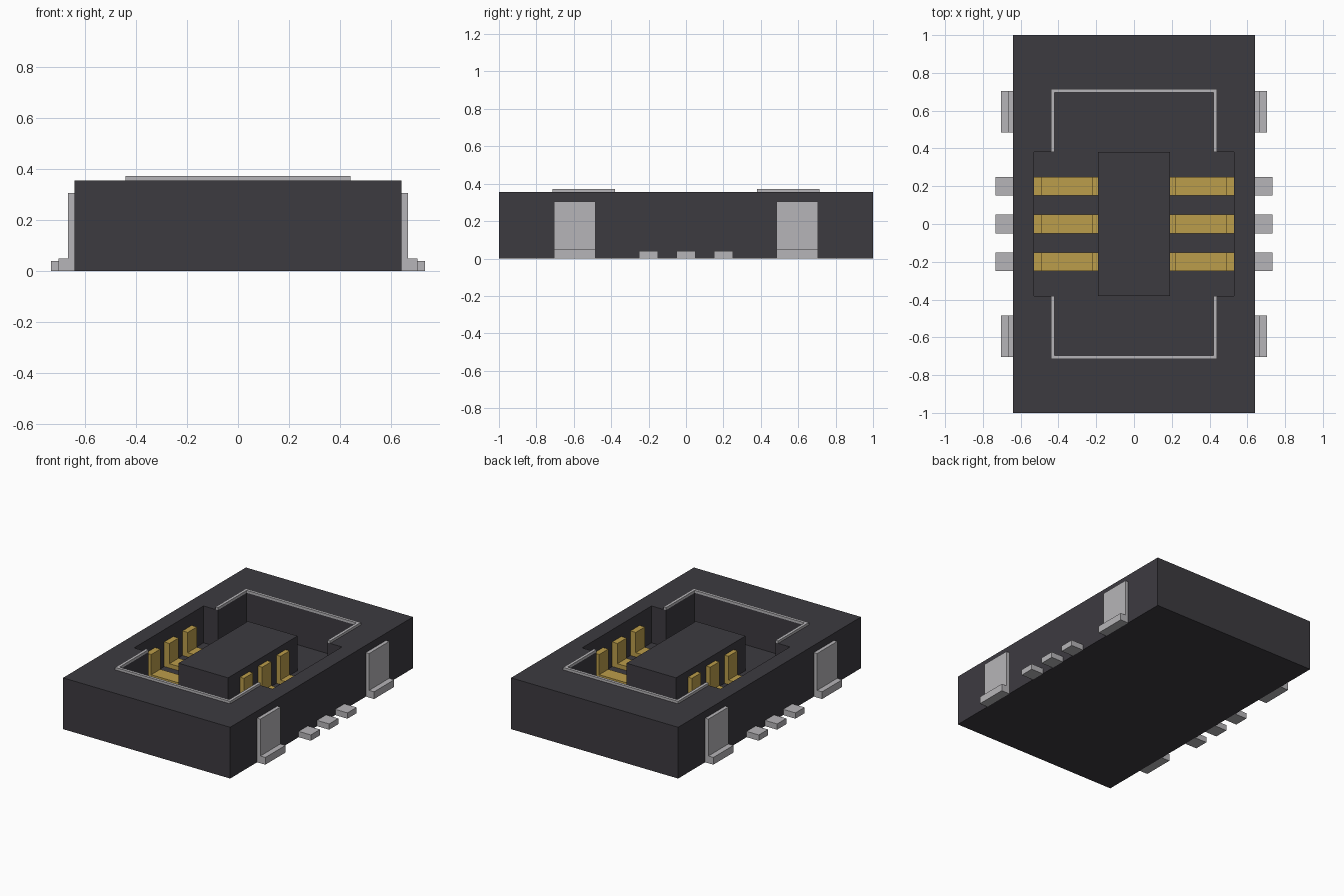
import bpy, bmesh
from mathutils import Vector

cube = bpy.data.objects.get("Cube")
if cube:
    bpy.data.objects.remove(cube, do_unlink=True)


def material(name, rgb):
    m = bpy.data.materials.new(name)
    m.use_nodes = True
    m.diffuse_color = (*rgb, 1)
    bsdf = m.node_tree.nodes["Principled BSDF"]
    bsdf.inputs["Base Color"].default_value = (*rgb, 1)
    bsdf.inputs["Roughness"].default_value = 0.6
    return m


BLACK = material("black plastic", (0.046, 0.043, 0.051))
GOLD = material("gold plating", (0.50, 0.34, 0.07))
TIN = material("tin metal", (0.47, 0.46, 0.48))


def prism(name, profile, lo, hi, mat, axis="z"):
    """Extrude a flat profile: (x, y) along z, or (x, z) along y."""
    def place(p, t):
        return (p[0], p[1], t) if axis == "z" else (p[0], t, p[1])
    bm = bmesh.new()
    face = bm.faces.new([bm.verts.new(place(p, lo)) for p in profile])
    shift = Vector(place((0, 0), hi - lo))
    new = bmesh.ops.extrude_face_region(bm, geom=[face])["geom"]
    bmesh.ops.translate(bm, vec=shift,
                        verts=[v for v in new if isinstance(v, bmesh.types.BMVert)])
    bmesh.ops.recalc_face_normals(bm, faces=bm.faces)
    mesh = bpy.data.meshes.new(name)
    bm.to_mesh(mesh)
    bm.free()
    mesh.materials.append(mat)
    ob = bpy.data.objects.new(name, mesh)
    bpy.context.collection.objects.link(ob)
    return ob


def rect(x0, x1, y0, y1):
    return [(x0, y0), (x1, y0), (x1, y1), (x0, y1)]


FLOOR, TOP = 0.10, 0.355

# Housing with a cross-shaped pocket
housing = prism("housing", rect(-0.64, 0.64, -1, 1), 0, TOP, BLACK)
a, b, c, d = 0.42, 0.53, 0.38, 0.695
pocket = [(-a, -d), (a, -d), (a, -c), (b, -c), (b, c), (a, c),
          (a, d), (-a, d), (-a, c), (-b, c), (-b, -c), (-a, -c)]
cutter = prism("pocket_cutter", pocket, FLOOR, TOP + 0.2, BLACK)
cutter.hide_render = True
cut = housing.modifiers.new("pocket", "BOOLEAN")
cut.operation, cut.solver, cut.object = "DIFFERENCE", "EXACT", cutter
bpy.context.view_layer.objects.active = housing
bpy.ops.object.modifier_apply(modifier=cut.name)
bpy.data.objects.remove(cutter, do_unlink=True)

# Raised island between the contact rows
prism("center_island", rect(-0.19, 0.19, -c, c), FLOOR, 0.34, BLACK)

# U-shaped metal clips on the pocket rim
for s, end in ((-1, "front"), (1, "back")):
    o, i = 0.44, 0.42
    clip = [(-o, s * c), (-o, s * 0.715), (o, s * 0.715), (o, s * c),
            (i, s * c), (i, s * d), (-i, s * d), (-i, s * c)]
    prism(end + "_rim_clip", clip, TOP, 0.372, TIN)

for s, side in ((-1, "right"), (1, "left")):
    # Gold contacts: one post on the island, one on the pocket wall
    contact = [(0.19, FLOOR), (0.53, FLOOR), (0.53, 0.27), (0.49, 0.27),
               (0.49, 0.13), (0.22, 0.13), (0.22, 0.295), (0.19, 0.295)]
    contact = [(s * x, z) for x, z in contact]
    for n, y in enumerate((-0.2, 0, 0.2), 1):
        prism(f"{side}_contact_{n}", contact, y - 0.05, y + 0.05, GOLD, "y")
        pin = rect(s * 0.64, s * 0.733, 0, 0.04)
        prism(f"{side}_solder_pin_{n}", pin, y - 0.05, y + 0.05, TIN, "y")

    # L-shaped hold-down tabs on the side walls
    tab = [(0.64, 0), (0.703, 0), (0.703, 0.05), (0.665, 0.05),
           (0.665, 0.305), (0.64, 0.305)]
    tab = [(s * x, z) for x, z in tab]
    for y, end in ((-0.595, "front"), (0.595, "back")):
        prism(f"{side}_{end}_tab", tab, y - 0.11, y + 0.11, TIN, "y")
